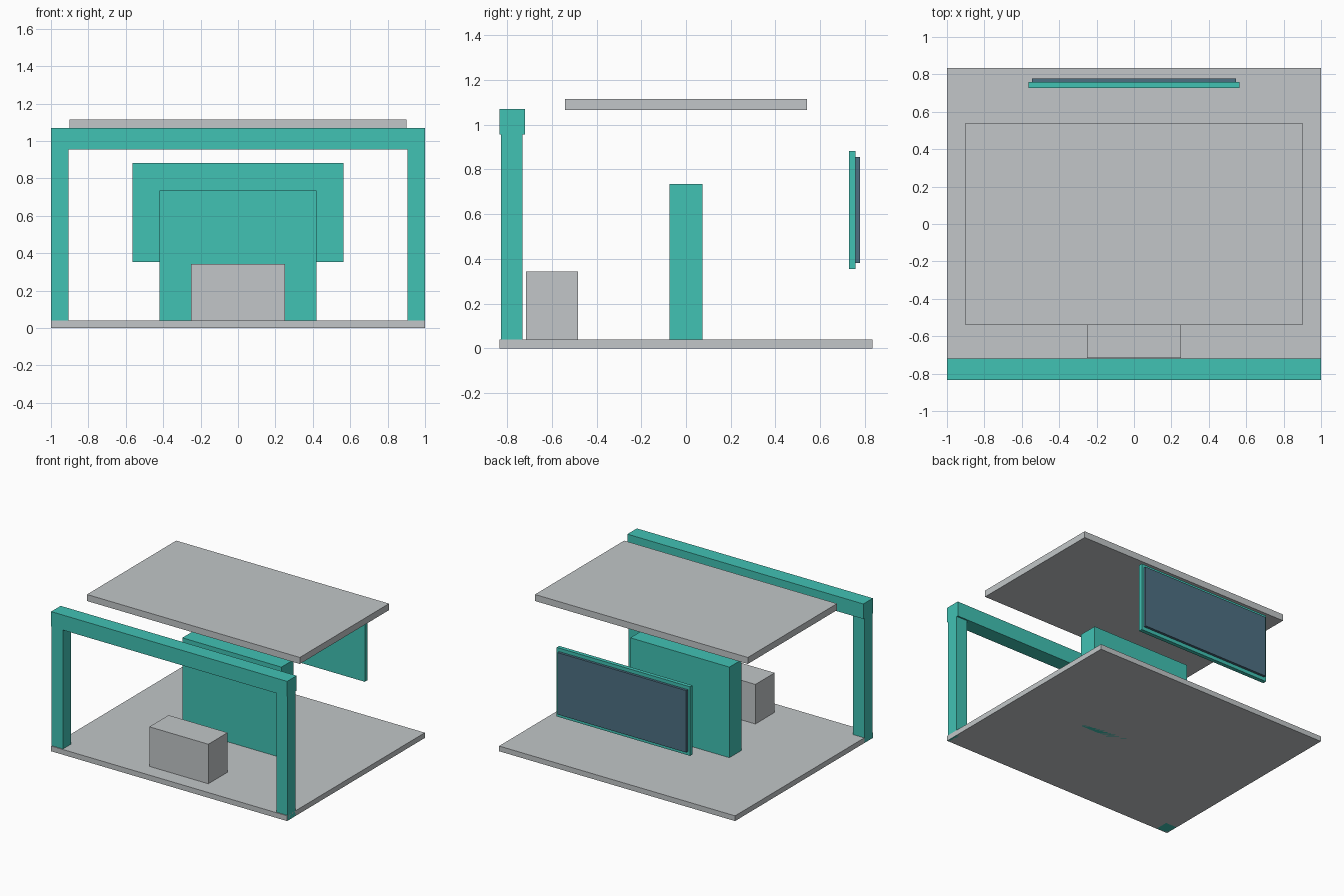
import bpy

if "Cube" in bpy.data.objects:
    bpy.data.objects.remove(bpy.data.objects["Cube"])


def material(name, rgb):
    m = bpy.data.materials.new(name)
    m.diffuse_color = (*rgb, 1.0)
    m.use_nodes = True
    m.node_tree.nodes["Principled BSDF"].inputs["Base Color"].default_value = m.diffuse_color
    return m


teal = material("teal", (0.053, 0.539, 0.456))
grey = material("light grey", (0.539, 0.565, 0.578))
slate = material("slate blue", (0.075, 0.16, 0.225))


def box(name, mat, x, y, z):
    """Box from (min, max) ranges on each axis."""
    bpy.ops.mesh.primitive_cube_add(size=1)
    o = bpy.context.object
    o.name = name
    for v in o.data.vertices:
        v.co = [r[0] if c < 0 else r[1] for c, r in zip(v.co, (x, y, z))]
    o.data.materials.append(mat)
    return o


# Floor and floating roof
box("floor", grey, (-1, 1), (-0.834, 0.834), (0, 0.04))
box("roof", grey, (-0.902, 0.902), (-0.54, 0.54), (1.065, 1.115))

# Front gateway: two posts and a beam
for side, x in (("left", (-1, -0.905)), ("right", (0.905, 1))):
    box(side + "_post", teal, x, (-0.827, -0.73), (0, 0.955))
box("beam", teal, (-1, 1), (-0.834, -0.719), (0.955, 1.07))

# Counter box and central wall
box("counter", grey, (-0.25, 0.25), (-0.716, -0.483), (0.04, 0.343))
box("centre_wall", teal, (-0.42, 0.42), (-0.074, 0.074), (0, 0.734))

# Rear display panel with a dark screen facing backwards
box("display_panel", teal, (-0.565, 0.565), (0.728, 0.758), (0.354, 0.883))
box("screen", slate, (-0.546, 0.546), (0.758, 0.777), (0.382, 0.856))
